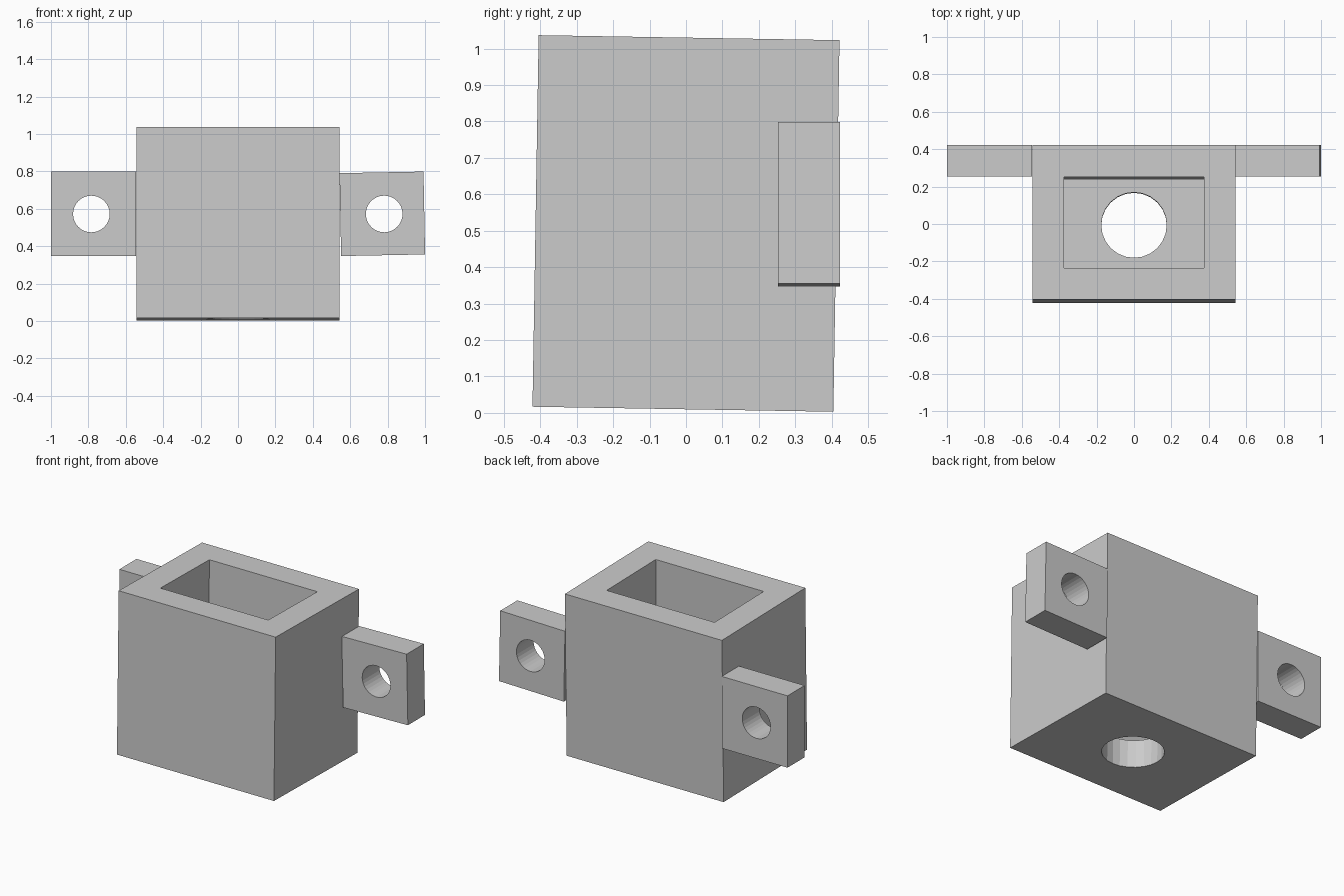
import bpy
from math import radians

cube = bpy.data.objects.get("Cube")
if cube:
    bpy.data.objects.remove(cube, do_unlink=True)

grey = bpy.data.materials.new("light_grey")
grey.use_nodes = True
colour = (0.6, 0.6, 0.6, 1)
grey.diffuse_color = colour
grey.node_tree.nodes["Principled BSDF"].inputs["Base Color"].default_value = colour


def box(name, size, loc):
    bpy.ops.mesh.primitive_cube_add(size=1, location=loc)
    ob = bpy.context.object
    ob.name = name
    ob.scale = size
    bpy.ops.object.transform_apply(location=False, rotation=False, scale=True)
    ob.data.materials.append(grey)
    return ob


def drill(name, radius, depth, loc, rot=(0, 0, 0), sides=32):
    bpy.ops.mesh.primitive_cylinder_add(vertices=sides, radius=radius, depth=depth,
                                        location=loc, rotation=rot)
    ob = bpy.context.object
    ob.name = name
    ob.data.materials.append(grey)
    return ob


def cut(ob, cutter):
    cutter.hide_render = True
    mod = ob.modifiers.new("cut", "BOOLEAN")
    mod.operation = "DIFFERENCE"
    mod.solver = "EXACT"
    mod.object = cutter
    bpy.context.view_layer.objects.active = ob
    bpy.ops.object.modifier_apply(modifier=mod.name)
    bpy.data.objects.remove(cutter, do_unlink=True)


# Open-topped body: thick walls, thick floor, round hole in the floor
WALL = 0.17
W, D, H = 1.088, 0.826, 1.02
MID = 0.52
body = box("body", (W, D, H), (0, 0, MID))
cut(body, box("cavity_cutter", (W - 2 * WALL, D - 2 * WALL, H), (0, 0, MID + WALL)))
cut(body, drill("floor_cutter", 0.175, 0.6, (0, 0, MID - H / 2), sides=24))
body.rotation_euler.x = radians(-0.95)   # leans very slightly back

# Mounting tabs flush with the back, each with a bolt hole
for name, x, tilt in (("right_tab", -0.772, 0), ("left_tab", 0.7715, -1.1)):
    tab = box(name, (0.455 if tilt == 0 else 0.449, WALL, 0.45 if tilt == 0 else 0.443),
              (x, 0.338, 0.573))
    hole_x = x - 0.012 if x < 0 else x + 0.01
    cut(tab, drill("bolt_cutter", 0.098, 0.5, (hole_x, 0.338, 0.572), (radians(90), 0, 0)))
    tab.rotation_euler.y = radians(tilt)
